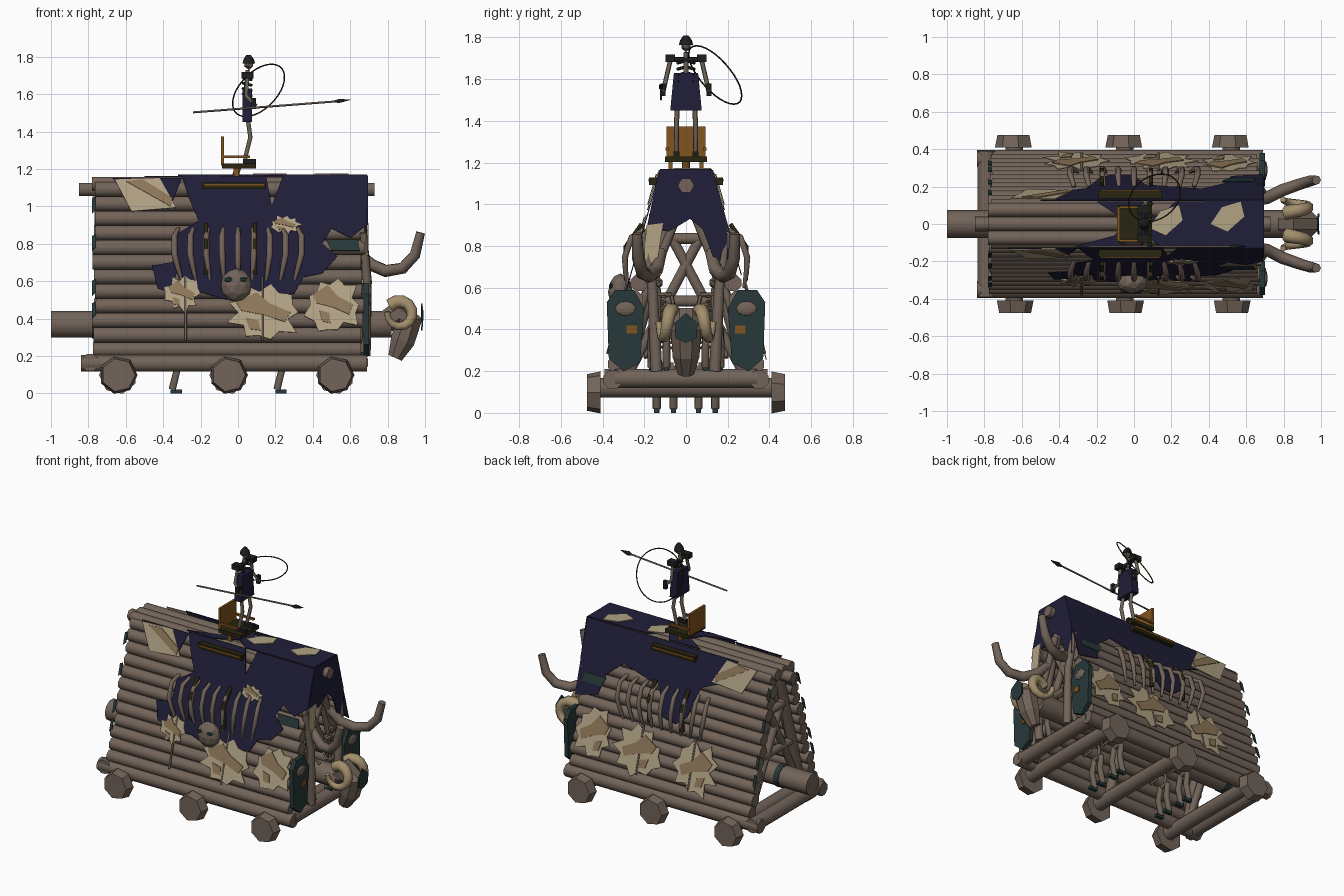
import bpy, bmesh, math, random
from mathutils import Vector, Matrix

cube = bpy.data.objects.get("Cube")
if cube:
    bpy.data.objects.remove(cube)
random.seed(4)
COLOURS = {
    "log": (.168, .126, .1), "navy": (.014, .013, .04), "hide": (.44, .36, .23),
    "hide_dark": (.27, .185, .1), "teal": (.02, .04, .041), "wood": (.22, .09, .013),
    "olive": (.022, .018, .005), "iron": (.012, .013, .013), "bone": (.15, .12, .09), "horn": (.36, .27, .15)}
MATS = {}
for key, rgb in COLOURS.items():
    MATS[key] = m = bpy.data.materials.new(key)
    m.use_nodes = True
    m.diffuse_color = (*rgb, 1)
    m.node_tree.nodes["Principled BSDF"].inputs["Base Color"].default_value = (*rgb, 1)

def finish(bm, name, mat):
    bmesh.ops.recalc_face_normals(bm, faces=bm.faces)
    me = bpy.data.meshes.new(name)
    bm.to_mesh(me)
    bm.free()
    me.materials.append(MATS[mat])
    bpy.context.collection.objects.link(bpy.data.objects.new(name, me))

def sweep(name, pts, radii, mat="log", n=8, smooth=True, closed=False):
    """Tube along a path; radii is one number or one per point."""
    pts, bm, rings = [Vector(p) for p in pts], bmesh.new(), []
    last = len(pts) - 1
    if not isinstance(radii, list):
        radii = [radii] * len(pts)
    tangents = [((pts[(i + 1) % len(pts)] if closed or i < last else p)
                 - (pts[i - 1] if closed or i else p)).normalized() for i, p in enumerate(pts)]
    axes = [Vector((0, 1, 0)), Vector((0, 0, 1)), Vector((1, 0, 0))]
    side = min(axes, key=lambda ax: max(abs(t.dot(ax)) for t in tangents))
    for p, t, r in zip(pts, tangents, radii):
        u = t.cross(side).normalized()
        v = t.cross(u)
        angles = [math.tau * (k + .5) / n for k in range(n)]
        rings.append([bm.verts.new(p + r * (u * math.cos(a) + v * math.sin(a))) for a in angles])
    for a, b in list(zip(rings, rings[1:])) + ([(rings[-1], rings[0])] if closed else []):
        for k in range(n):
            bm.faces.new((a[k], a[(k + 1) % n], b[(k + 1) % n], b[k])).smooth = smooth
    if not closed:
        bm.faces.new(rings[0])
        bm.faces.new(rings[-1])
    finish(bm, name, mat)

def box(name, centre, size, mat, tilt=0):
    bm = bmesh.new()
    turn = Matrix.Rotation(tilt, 4, 'Y') @ Matrix.Diagonal((*size, 1))
    bmesh.ops.create_cube(bm, size=1, matrix=Matrix.Translation(centre) @ turn)
    finish(bm, name, mat)

def ball(name, centre, size, mat, sub=2):
    bm = bmesh.new()
    place = Matrix.Translation(centre) @ Matrix.Diagonal((*size, 1))
    bmesh.ops.create_icosphere(bm, subdivisions=sub, radius=1, matrix=place)
    finish(bm, name, mat)

def plate(name, pts, push, mat):
    """Flat outline thickened along push."""
    bm = bmesh.new()
    face = bm.faces.new([bm.verts.new(p) for p in pts])
    new = bmesh.ops.extrude_face_region(bm, geom=[face])["geom"]
    bmesh.ops.translate(bm, vec=push, verts=[v for v in new if isinstance(v, bmesh.types.BMVert)])
    finish(bm, name, mat)

def slope(s, x, z, off=0):
    """Point on the roof plane of side s, raised by off."""
    return Vector((x, s * (.12 + .28 * (1.16 - z)), z)) + Vector((0, s, .28)).normalized() * off

def patch(name, s, pts, mat, layer):
    lift = Vector((0, s, .28)).normalized()
    plate(name, [slope(s, x, z, .003 + .006 * layer) for x, z in pts], lift * .005, mat)

def blob(cx, cz, rx, rz, n=18):
    """Ragged outline with alternating points."""
    spokes = [(math.tau * k / n, random.uniform(.9, 1.15) - .25 * (k % 2)) for k in range(n)]
    return [(cx + rx * r * math.cos(a), cz + rz * r * math.sin(a)) for a, r in spokes]

# Roof logs, base rails and wheels
WHEELS = (-.64, -.05, .52)
for s, side in ((-1, "right"), (1, "left")):
    for i in range(12):
        z, a, b = .245 + i * .078, -.77 + random.uniform(-.012, .012), .67 + random.uniform(-.015, .01)
        sweep(f"roof_log_{side}_{i}", [slope(s, a, z, -.043), slope(s, b, z, -.043)], .043)
    sweep(f"base_rail_{side}", [(-.84, s * .35, .16), (.69, s * .35, .16)], .048)
    for x in WHEELS:
        sweep(f"wheel_{side}", [(x, s * .41, .098), (x, s * .475, .098)], [.103, .09], n=7, smooth=False)
for y in (-.075, 0, .075):
    sweep("ridge_log", [(-.78, y, 1.12), (.68, y, 1.12)], .04)
sweep("ridge_pole", [(-.85, 0, 1.09), (.73, 0, 1.09)], .04, n=6)
for x in WHEELS:
    sweep("axle", [(x, -.42, .12), (x, .42, .12)], .05)
for x, y in ((-.79, .39), (.65, .34)):
    sweep("cross_beam", [(x, -y, .165), (x, y, .165)], .05)

# A-frames inside
for end, x in (("rear", -.7), ("middle", -.05), ("front", .6)):
    for s in (-1, 1):
        sweep(f"{end}_rafter", [slope(s, x, .17, -.1), slope(s, x, 1.1, -.1)], .035)
        if end != "middle":
            sweep(f"{end}_brace", [(x, s * .27, .2), (x, -s * .1, .9)], .026)
            sweep(f"{end}_strut", [(x + .03, s * .24, .45), (x + .03, s * .04, .95)], .022)
    for z in (.56, .86):
        sweep(f"{end}_tie", [slope(-1, x, z, -.09), slope(1, x, z, -.09)], .028)

# Ram log with horned head, tusks and front shields
sweep("ram_log", [(-1, 0, .37), (.82, 0, .37)], .075, n=10)
sweep("ram_band", [(-.78, 0, .37), (-.74, 0, .37)], .08, "teal", n=10)
sweep("ram_head", [(.79, 0, .38), (.86, 0, .43), (.915, 0, .39), (.88, 0, .28), (.84, 0, .19)],
      [.065, .08, .078, .07, .042], smooth=False)
plate("ram_brow", [(.988 - abs(z - .41) * .15, y, z) for y, z in (
    (-.055, .43), (0, .48), (.055, .43), (.05, .36), (0, .335), (-.05, .36))], (.008, 0, 0), "teal")
shield = [(.22, .24), (.2, .5), (.25, .59), (.34, .59), (.38, .53), (.37, .26), (.3, .2)]
for s in (-1, 1):
    curl = [(.865 + .068 * math.cos(2.4 - k * .52), s * (.06 + .0065 * k),
             .425 + .068 * math.sin(2.4 - k * .52)) for k in range(12)]
    sweep("ram_curled_horn", curl, [.04 - .0022 * k for k in range(12)], "horn", n=7)
    sweep("front_tusk", [(.63, s * .12, .77), (.71, s * .14, .69), (.79, s * .18, .655), (.88, s * .21, .67),
                         (.945, s * .23, .74), (.975, s * .235, .86)], [.03, .034, .034, .032, .03, .025], n=7)
    plate("front_shield", [(.67, s * y, z) for y, z in shield], (.03, 0, 0), "teal")
    ball("shield_boss", (.7, s * .29, .5), (.014, .05, .035), "log")
    box("shield_mark", (.702, s * .26, .4), (.008, .05, .04), "wood")
    sweep("front_post", [(.68, s * .14, .2), (.69, s * .16, .6), (.67, s * .2, .86)], [.03, .026, .02], n=7)

# Navy cloth on the slopes, top and front
patch("cloth_right", -1, [
    (-.3, 1.16), (-.26, 1.04), (-.21, .92), (-.33, .85), (-.35, .7), (-.46, .68), (-.43, .56), (-.36, .54),
    (-.33, .64), (-.2, .54), (-.06, .5), (.3, .53), (.35, .62), (.45, .64), (.53, .73), (.45, .8), (.5, .88),
    (.6, .83), (.69, .9), (.69, 1.16), (.24, 1.16), (.18, 1.0), (.15, 1.16)], "navy", 0)
patch("cloth_left", 1, [
    (-.5, 1.16), (-.42, 1.0), (-.25, .93), (-.18, .72), (-.1, .66), (0, .68), (.06, .86), (.2, .9), (.36, .94),
    (.48, .84), (.52, .7), (.69, .66), (.69, 1.16)], "navy", 0)
patch("cloth_scrap", -1, [(-.67, 1.15), (-.3, 1.15), (-.36, 1.0), (-.6, 1.06)], "navy", 0)
top = [(-.32, -.12), (-.1, -.06), (-.05, .02), (-.2, .12), (.05, .12), (.12, .02), (.22, .12), (.69, .125),
       (.69, -.125), (.15, -.125), (.05, -.05), (-.1, -.125)]
plate("cloth_top", [(x, y, 1.163) for x, y in top], (0, 0, .006), "navy")
front = [(-.13, 1.165), (.13, 1.165), (.2, .9), (.2, .7), (.13, .75), (.08, .88), (.02, .93), (-.08, .87), (-.19, .88)]
plate("cloth_front", [(.686, y, z) for y, z in front], (.008, 0, 0), "navy")
plate("hide_front", [(.69, y, z) for y, z in ((-.19, .9), (-.11, .91), (-.14, .7), (-.2, .74))], (.009, 0, 0), "hide")
for cx, cy in ((.17, .03), (.5, .05)):
    outline = [(cx, cy - .09), (cx + .09, cy - .01), (cx + .07, cy + .07), (cx - .03, cy + .04), (cx - .09, cy - .05)]
    plate("hide_top", [(x, y, 1.17) for x, y in outline], (0, 0, .005), "hide")

# Ragged hides with darker streaks
streaks = [[(-.75, .35), (-.2, .7), (.15, .3), (.7, 0), (.55, -.35), (0, -.1), (-.6, .05)],
           [(-.5, -.2), (-.15, -.3), (-.1, -.65), (-.4, -.6)]]
for s, x, z, rx, rz in [(-1, .14, .43, .2, .15), (-1, .51, .47, .15, .15), (-1, -.3, .53, .1, .1),
                        (-1, .25, .9, .08, .05), (1, .5, .46, .15, .17), (1, .14, .43, .18, .16),
                        (1, -.31, .42, .17, .17)]:
    patch("hide", s, blob(x, z, rx, rz), "hide", 1)
    for streak in streaks:
        patch("hide_streak", s, [(x + u * rx, z + v * rz) for u, v in streak], "hide_dark", 2)

# Upper hides, lashings, rib cages, straps and side bars
for s in (-1, 1):
    patch("hide_upper", s, [(-.66, 1.14), (-.42, 1.15), (-.33, .99), (-.57, .97)], "hide", 1)
    patch("hide_upper_streak", s, [(-.6, 1.13), (-.51, 1.14), (-.35, 1.04), (-.36, .995)], "hide_dark", 2)
    patch("teal_plank", s, [(.47, .82), (.64, .82), (.65, .76), (.5, .76)], "teal", 1)
    for z in (.4, .52, .76, .96):
        patch("rear_lashing", s, [(-.78, z), (-.76, z + .02), (-.76, z + .09), (-.78, z + .08)], "teal", 0)
    for i in range(9):
        x, lean = -.32 + i * .08, .005 * (i - 4)
        sweep("rib", [slope(s, x, .88), slope(s, x + lean, .83, .05), slope(s, x + lean, .73, .055),
                      slope(s, x, .66, .03), slope(s, x - lean, .6)], [.012, .016, .017, .014, .008], n=6)
    for x in (-.17, .09):
        sweep("strap", [slope(s, x, .9, .02), slope(s, x, .78, .065), slope(s, x, .63, .02)], .015, "olive", n=4)
    for x in (-.28, .13):
        sweep("side_stick", [slope(s, x, .62, .012), slope(s, x, .28, .012)], .007, n=5)
    c = slope(s, -.02, 1.105, .02)
    box("side_bar", c, (.34, .045, .035), "olive")
    box("side_bar_stripe", c + Vector((0, s * .022, .005)), (.32, .008, .01), "wood")
skull = slope(-1, -.01, .57, .03)
ball("side_skull", skull, (.085, .06, .09), "log")
for dx in (-.04, .035):
    ball("skull_socket", skull + Vector((dx, -.045, .03)), (.026, .012, .016), "teal", 1)

# Seat on the ridge
sweep("seat_post", [(-.02, 0, 1.14), (0, 0, 1.21)], .02, "wood", n=6)
for y in (-.075, .075):
    box("seat_leg", (-.01, y, 1.18), (.03, .02, .06), "wood")
    box("seat_arm", (-.01, y * 1.2, 1.265), (.15, .015, .014), "wood")
box("seat_base", (.005, 0, 1.215), (.18, .2, .026), "olive")
box("seat_back", (-.083, 0, 1.295), (.016, .185, .155), "wood")

# Bony figures of height h facing +x: rider, pushing crew and front guards
def skeleton(name, x, y, z, h, rider=False):
    def at(*p):
        return Vector((x, y, z)) + h * Vector(p)
    def bone(part, pts, r, mat="bone"):
        sweep(f"{name}_{part}", [at(*p) for p in pts], r * h, mat, n=5)
    dark = "iron" if rider else "bone"
    bone("spine", [(0, 0, .42), (-.02, 0, .6), (0, 0, .86)], .022)
    for k in range(4):
        bone("rib", [(.04, -.07, .62 + k * .05), (-.04, 0, .64 + k * .05), (.04, .07, .62 + k * .05)], .014, dark)
    bone("collar", [(0, -.13, .8), (0, .13, .8)], .022, dark)
    bone("pelvis", [(0, -.08, .45), (0, .08, .45)], .035)
    ball(f"{name}_skull", at(.015, 0, .92), (.05 * h, .045 * h, .06 * h), "bone", 1)
    for s in (-1, 1):
        bone("leg", [(0, s * .07, .45), (.03, s * .08, .24), (-.02, s * .08, .04)], .022 if rider else .042)
        box(f"{name}_foot", at(.02, s * .08, .02), (.12 * h, .05 * h, .04 * h), "iron" if rider else "teal")
        bone("arm", [(0, s * .13, .79), (-.01, s * .17, .62), (.08, s * .19, .53)], .02)
        if rider:
            box("rider_shoulder_plate", at(0, s * .13, .81), (.11 * h, .08 * h, .06 * h), "iron")
            box("rider_cuff", at(.06, s * .19, .55), (.04 * h, .04 * h, .1 * h), "iron")
    if rider:
        skirt = [(-.13, .38), (-.1, .69), (.1, .69), (.13, .38)]
        plate("rider_skirt", [at(-.045, u, v) for u, v in skirt], (.09 * h, 0, 0), "navy")
        sweep("rider_helmet", [at(.01, 0, .92), at(.01, 0, .96), at(.01, 0, 1)], [.06 * h, .05 * h, .02 * h], "iron", 7)

skeleton("rider", .05, 0, 1.23, .58, True)
for y in (-.1, .1):
    skeleton("crew", -.34, y, 0, .5)
    skeleton("crew", .22, y, 0, .5)
    skeleton("guard", .64, y * 1.3, .2, .46)

# Spear and looped whip
sweep("spear_shaft", [(-.24, -.12, 1.503), (.53, -.12, 1.562)], .006, n=5)
sweep("spear_head", [(.51, -.12, 1.56), (.54, -.12, 1.563), (.6, -.12, 1.57)], [.006, .015, .002], "iron", n=4)
centre, a, b = Vector((.11, .14, 1.62)), Vector((.07, -.09, .14)), Vector((.12, .09, 0))
loop = [centre + a * math.cos(k * math.tau / 32) + b * math.sin(k * math.tau / 32) for k in range(32)]
sweep("whip_loop", loop, .004, "olive", n=5, closed=True)
